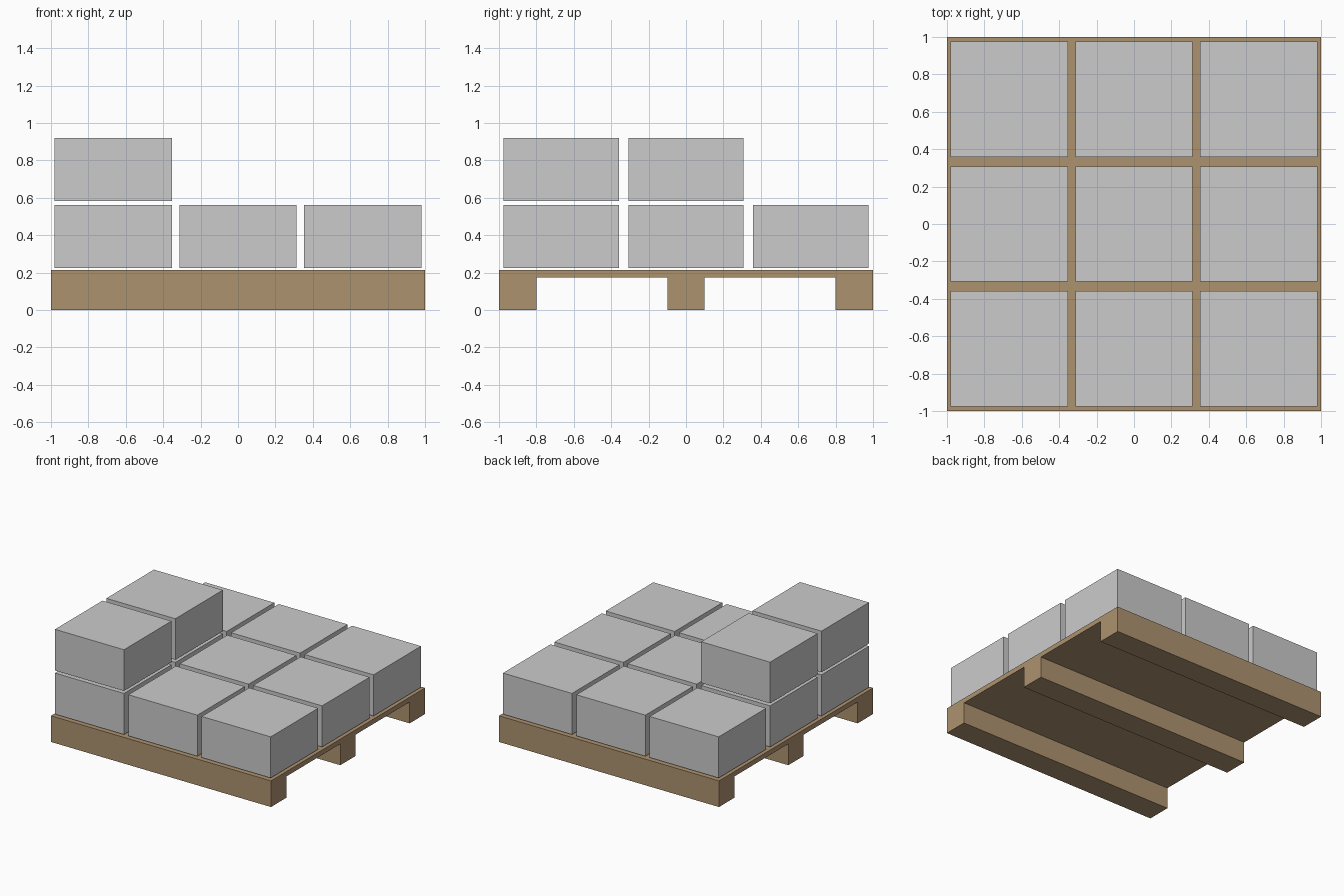
import bpy, bmesh

if "Cube" in bpy.data.objects:
    bpy.data.objects.remove(bpy.data.objects["Cube"])

wood = bpy.data.materials.new("wood")
wood.diffuse_color = (0.42, 0.29, 0.16, 1)
wood.use_nodes = True
wood.node_tree.nodes["Principled BSDF"].inputs["Base Color"].default_value = wood.diffuse_color


def add_object(name, bm, material=None):
    bmesh.ops.recalc_face_normals(bm, faces=bm.faces)
    mesh = bpy.data.meshes.new(name)
    bm.to_mesh(mesh)
    bm.free()
    obj = bpy.data.objects.new(name, mesh)
    bpy.context.collection.objects.link(obj)
    if material:
        mesh.materials.append(material)
    return obj


def add_box(name, centre, size):
    bm = bmesh.new()
    bmesh.ops.create_cube(bm, size=1)
    bmesh.ops.scale(bm, vec=size, verts=bm.verts)
    obj = add_object(name, bm)
    obj.location = centre
    return obj


# Pallet: deck with three runners, one (y, z) profile extruded along x
TOP, UNDER = 0.215, 0.175
profile = [(-1, TOP), (-1, 0), (-0.8, 0), (-0.8, UNDER), (-0.1, UNDER), (-0.1, 0),
           (0.1, 0), (0.1, UNDER), (0.8, UNDER), (0.8, 0), (1, 0), (1, TOP)]
bm = bmesh.new()
face = bm.faces.new([bm.verts.new((-1, y, z)) for y, z in profile])
side = bmesh.ops.extrude_face_region(bm, geom=[face], use_keep_orig=True)["geom"]
bmesh.ops.translate(bm, vec=(2, 0, 0),
                    verts=[g for g in side if isinstance(g, bmesh.types.BMVert)])
add_object("pallet", bm, wood)

# Cartons: full lower layer, two more stacked on the left column
PITCH, SIZE = 0.667, (0.627, 0.617, 0.338)
LAYER_Z = (0.393, 0.752)
lower = [(i, j, 0) for i in (-1, 0, 1) for j in (-1, 0, 1)]
upper = [(-1, -1, 1), (-1, 0, 1)]
for n, (i, j, layer) in enumerate(lower + upper, 1):
    add_box(f"carton_{n}", (i * PITCH, j * PITCH, LAYER_Z[layer]), SIZE)
